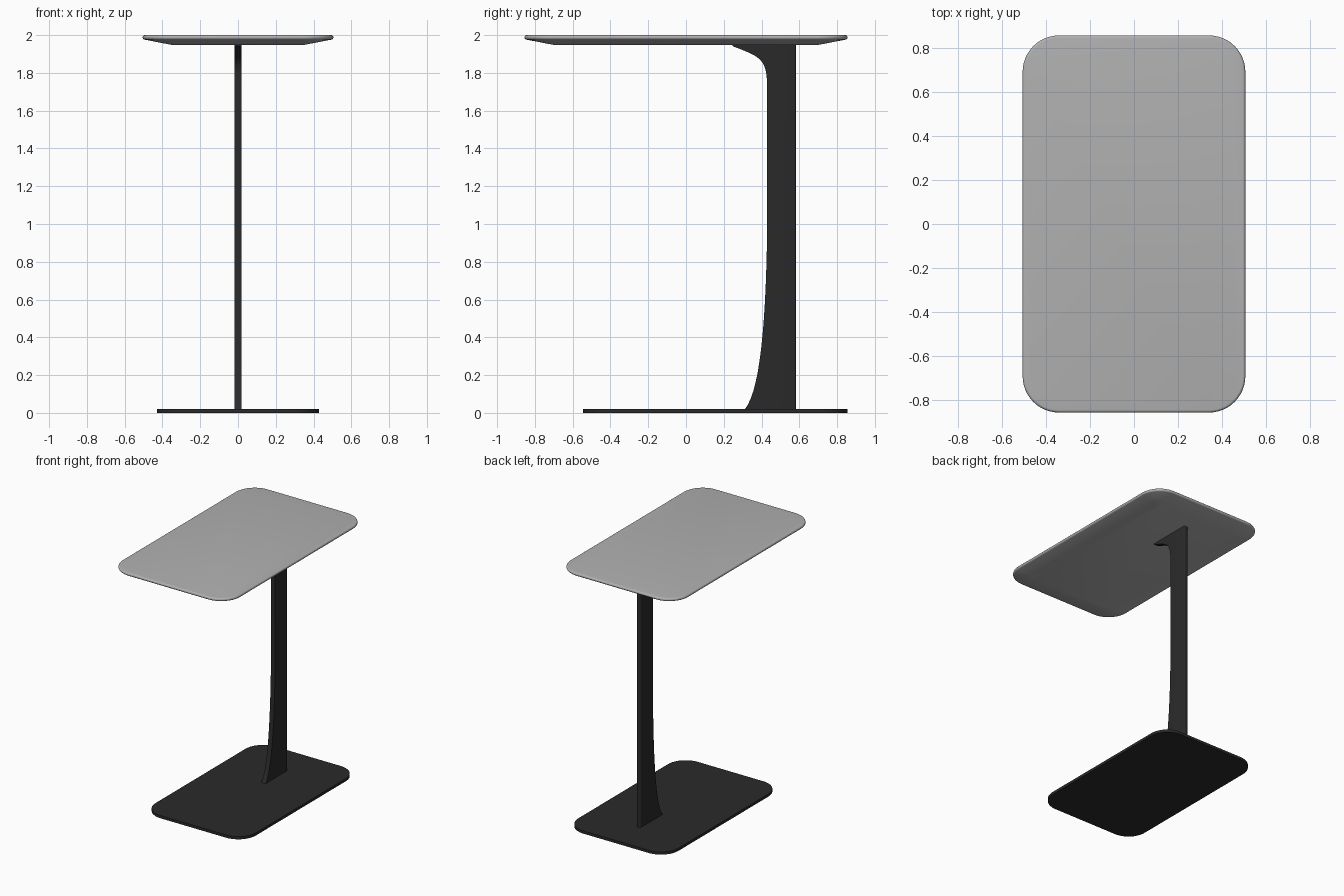
import bpy, bmesh, math
from mathutils import Vector
from mathutils.geometry import interpolate_bezier

if "Cube" in bpy.data.objects:
    bpy.data.objects.remove(bpy.data.objects["Cube"])


def material(name, rgb):
    m = bpy.data.materials.new(name)
    m.diffuse_color = (*rgb, 1)
    m.use_nodes = True
    m.node_tree.nodes["Principled BSDF"].inputs["Base Color"].default_value = m.diffuse_color
    return m


def finish(name, bm, mat):
    bmesh.ops.recalc_face_normals(bm, faces=bm.faces)
    me = bpy.data.meshes.new(name)
    bm.to_mesh(me)
    bm.free()
    ob = bpy.data.objects.new(name, me)
    bpy.context.collection.objects.link(ob)
    me.materials.append(mat)
    bpy.ops.object.select_all(action='DESELECT')
    ob.select_set(True)
    bpy.context.view_layer.objects.active = ob
    bpy.ops.object.shade_smooth_by_angle(angle=math.radians(32))
    return ob


def rounded_slab(name, hx, hy, cy, radius, rings, mat, steps=12):
    """Loft rounded rectangles; rings are (inset, z) from bottom to top."""
    bm = bmesh.new()
    loops = []
    for inset, z in rings:
        r = radius - inset
        loop = []
        for q, (sx, sy) in enumerate([(1, 1), (-1, 1), (-1, -1), (1, -1)]):
            for i in range(steps + 1):
                a = math.pi / 2 * (q + i / steps)
                loop.append(bm.verts.new((sx * (hx - radius) + r * math.cos(a),
                                          cy + sy * (hy - radius) + r * math.sin(a), z)))
        loops.append(loop)
    n = len(loops[0])
    for lo, hi in zip(loops, loops[1:]):
        for i in range(n):
            j = (i + 1) % n
            bm.faces.new((lo[i], lo[j], hi[j], hi[i]))
    bm.faces.new(loops[0][::-1])
    bm.faces.new(loops[-1])
    return finish(name, bm, mat)


grey = material("light grey", (0.44, 0.44, 0.44))
dark = material("charcoal", (0.023, 0.023, 0.023))

# Table top: tapered underside and a rounded rim
rim = [(0.012 - 0.012 * math.cos(a), 1.988 + 0.012 * math.sin(a))
       for a in [math.radians(-80 + 170 * i / 8) for i in range(9)]]
rounded_slab("table_top", 0.505, 0.855, 0, 0.165, [(0.155, 1.948)] + rim, grey)

# Base plate
rounded_slab("base_plate", 0.43, 0.70, 0.155, 0.15, [(0, 0), (0, 0.021)], dark)

# Post: side profile (y, z) with curved front, extruded across x
lower = interpolate_bezier(*[Vector(p) for p in
        ((0.31, 0.018), (0.40, 0.12), (0.425, 0.55), (0.43, 1.0))], 16)
upper = interpolate_bezier(*[Vector(p) for p in
        ((0.43, 1.7), (0.43, 1.87), (0.41, 1.88), (0.245, 1.942))], 16)
profile = [(p.x, p.y) for p in lower + upper] + [(0.245, 1.951), (0.582, 1.951), (0.582, 0.018)]
half = 0.018
bm = bmesh.new()
face = bm.faces.new([bm.verts.new((-half, y, z)) for y, z in profile])
ext = bmesh.ops.extrude_face_region(bm, geom=[face])
bmesh.ops.translate(bm, vec=(2 * half, 0, 0),
                    verts=[v for v in ext["geom"] if isinstance(v, bmesh.types.BMVert)])
# Soften the two long back edges
back = [e for e in bm.edges if all(v.co.y > 0.58 for v in e.verts)
        and abs(e.verts[0].co.z - e.verts[1].co.z) > 1]
bmesh.ops.bevel(bm, geom=back, offset=0.008, segments=3, profile=0.5, affect='EDGES')
finish("post", bm, dark)
